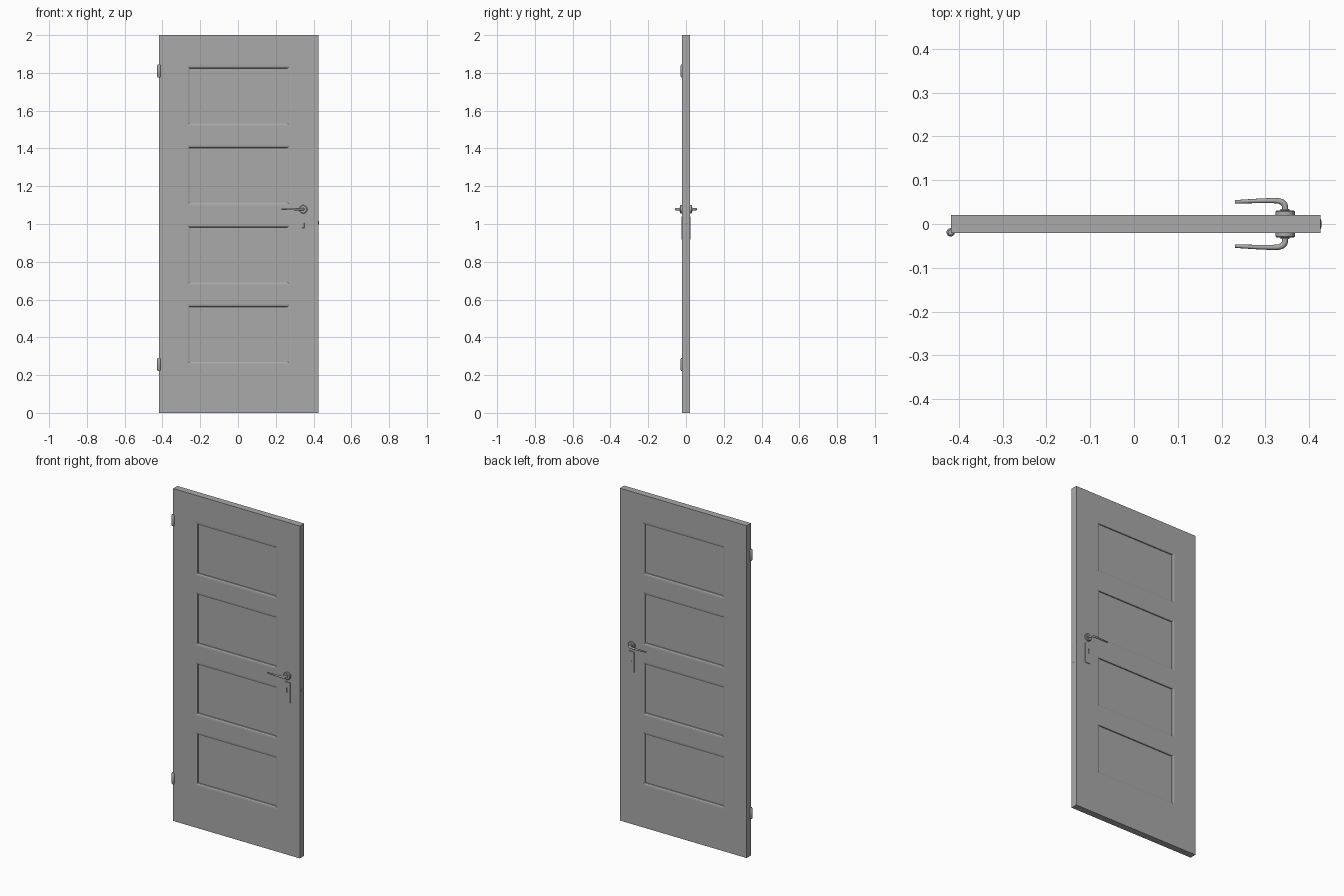
import bpy, bmesh, math
from mathutils import Vector, Matrix

if "Cube" in bpy.data.objects:
    bpy.data.objects.remove(bpy.data.objects["Cube"], do_unlink=True)

grey = bpy.data.materials.new("plain grey")
COL = (0.4, 0.4, 0.4, 1)
grey.diffuse_color = COL
grey.use_nodes = True
grey.node_tree.nodes["Principled BSDF"].inputs["Base Color"].default_value = COL


def finish(name, bm, smooth=False):
    mesh = bpy.data.meshes.new(name)
    bmesh.ops.recalc_face_normals(bm, faces=bm.faces)
    bm.to_mesh(mesh)
    bm.free()
    ob = bpy.data.objects.new(name, mesh)
    bpy.context.collection.objects.link(ob)
    mesh.materials.append(grey)
    if smooth:
        select(ob)
        bpy.ops.object.shade_smooth_by_angle(angle=math.radians(35))
    return ob


def select(ob):
    bpy.ops.object.select_all(action="DESELECT")
    ob.select_set(True)
    bpy.context.view_layer.objects.active = ob


def box(lo, hi):
    bm = bmesh.new()
    bmesh.ops.create_cube(bm, size=1)
    lo, hi = Vector(lo), Vector(hi)
    for v in bm.verts:
        v.co = (lo + hi) / 2 + v.co * (hi - lo)
    return bm


def recess(bm, rects, steps, sides=(-1, 1)):
    """Sink rectangles (x0, x1, z0, z1) into the front and back of a box."""
    cuts = {(0, x) for r in rects for x in r[:2]} | {(2, z) for r in rects for z in r[2:]}
    for axis, value in sorted(cuts):
        point, normal = Vector(), Vector()
        point[axis], normal[axis] = value, 1
        bmesh.ops.bisect_plane(bm, geom=bm.verts[:] + bm.edges[:] + bm.faces[:],
                               plane_co=point, plane_no=normal)
    bm.normal_update()
    chosen = []
    for f in bm.faces:
        c = f.calc_center_median()
        if abs(f.normal.y) > 0.9 and (1 if f.normal.y > 0 else -1) in sides:
            if any(r[0] < c.x < r[1] and r[2] < c.z < r[3] for r in rects):
                chosen.append(f)
    for thickness, depth in steps:
        bmesh.ops.inset_individual(bm, faces=chosen, thickness=thickness,
                                   depth=depth, use_even_offset=True)
    return bm


def lathe(name, profile, origin, rot=Matrix(), segments=32):
    """Spin (radius, height) points around z, then turn and place the result."""
    bm = bmesh.new()
    vs = [bm.verts.new((r, 0, h)) for r, h in profile]
    es = [bm.edges.new(p) for p in zip(vs, vs[1:])]
    bmesh.ops.spin(bm, geom=vs + es, cent=(0, 0, 0), axis=(0, 0, 1),
                   angle=math.tau, steps=segments)
    bmesh.ops.remove_doubles(bm, verts=bm.verts, dist=1e-5)
    bmesh.ops.transform(bm, matrix=Matrix.Translation(origin) @ rot, verts=bm.verts)
    return finish(name, bm, True)


# Door leaf with four moulded panels on both faces
M = 0.015
panels = [(-0.256 - M, 0.262 + M, 0.27 + 0.421 * i - M, 0.561 + 0.421 * i + M) for i in range(4)]
leaf = box((-0.418, -0.02, 0), (0.426, 0.02, 2))
recess(leaf, panels, [(0.008, -0.001), (0.006, -0.003), (0.001, -0.005)])
finish("door_leaf", leaf)

# Handle set, repeated on both faces
HX, HZ = 0.345, 1.078
LEVER = [(HX, 0.025, 0.007), (HX, 0.040, 0.007), (0.343, 0.0455, 0.007), (0.338, 0.050, 0.0067),
         (0.330, 0.0528, 0.0063), (0.318, 0.0535, 0.006), (0.275, 0.0525, 0.005),
         (0.231, 0.0505, 0.004)]
for side, label in ((-1, "front"), (1, "back")):
    turn = Matrix.Rotation(math.radians(-90 * side), 4, "X")
    # Round rosette with a collar
    lathe(label + "_rosette",
          [(0, 0), (0.022, 0), (0.022, 0.008), (0.019, 0.011), (0.0105, 0.011),
           (0.0105, 0.014), (0, 0.014)], (HX, side * 0.02, HZ), turn)

    # Bent, tapering lever
    curve = bpy.data.curves.new(label + "_lever", "CURVE")
    curve.dimensions = "3D"
    curve.bevel_depth = 1
    curve.bevel_resolution = 3
    curve.use_fill_caps = True
    spline = curve.splines.new("POLY")
    spline.points.add(len(LEVER) - 1)
    for p, (x, y, r) in zip(spline.points, LEVER):
        p.co = (x, y * side, HZ, 1)
        p.radius = r
    curve.materials.append(grey)
    lever = bpy.data.objects.new(label + "_lever", curve)
    bpy.context.collection.objects.link(lever)
    select(lever)
    bpy.ops.object.convert(target="MESH")
    bpy.ops.object.shade_smooth_by_angle(angle=math.radians(40))

    # Keyhole plate
    ys = sorted((side * 0.0195, side * 0.024))
    plate = box((0.328, ys[0], 0.918), (0.363, ys[1], 1.04))
    recess(plate, [(0.339, 0.351, 0.98, 1.006)], [(0.0005, -0.003)], (side,))
    finish(label + "_keyhole_plate", plate)

# Lock plate and round latch on the closing edge
finish("lock_plate", box((0.42, -0.011, 0.905), (0.4268, 0.011, 1.048)))
lathe("latch", [(0, 0), (0.009, 0), (0.009, 0.003), (0.007, 0.004), (0, 0.004)],
      (0.4242, 0, 1.007), Matrix.Rotation(math.radians(90), 4, "Y"), 24)

# Hinge knuckles with tapered ends
for label, z in (("lower", 0.256), ("upper", 1.81)):
    lathe(label + "_hinge",
          [(0, -0.034), (0.006, -0.034), (0.0095, -0.028), (0.0095, 0.028),
           (0.006, 0.034), (0, 0.034)], (-0.4185, -0.019, z), segments=24)
